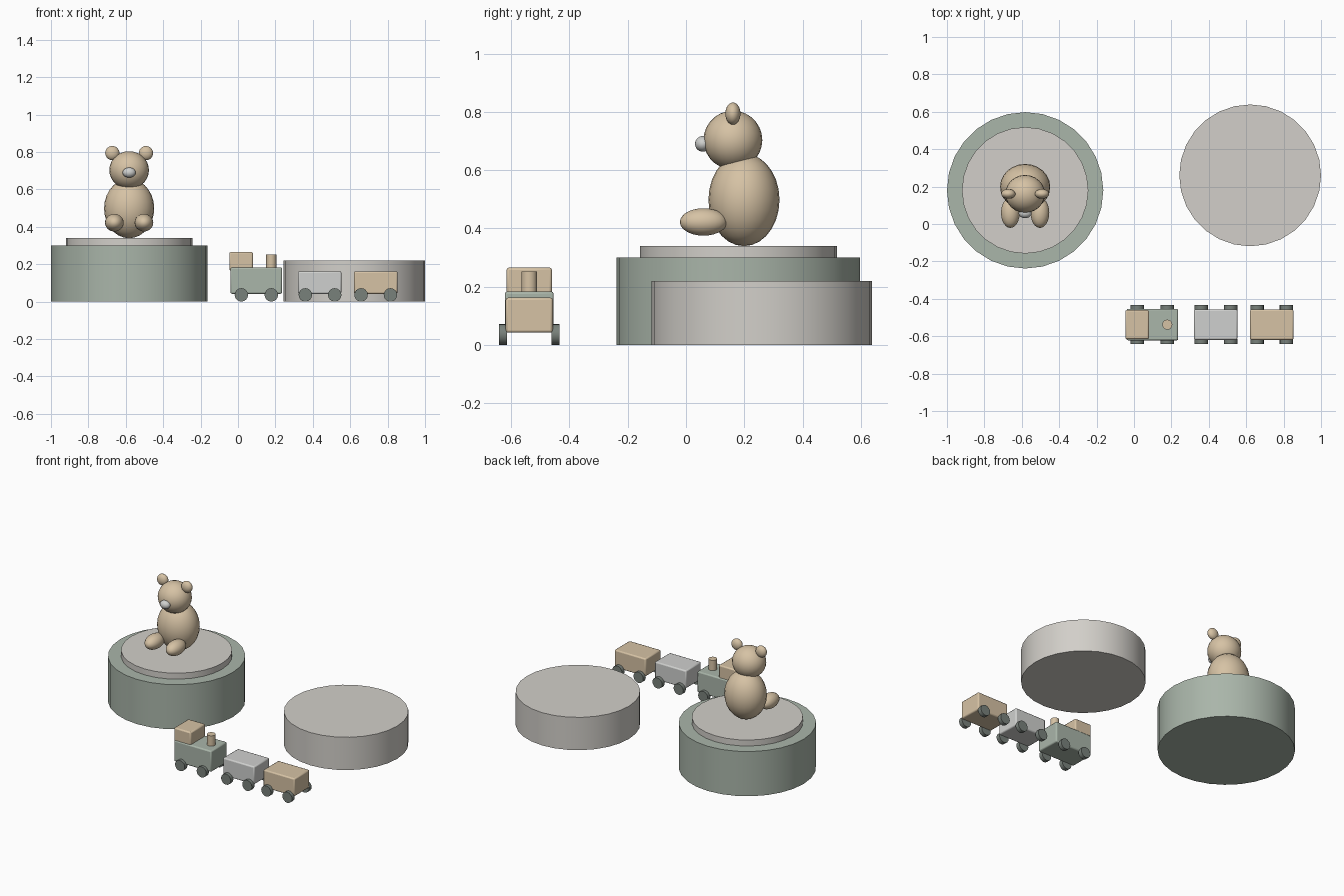
import bpy, math

if "Cube" in bpy.data.objects:
    bpy.data.objects.remove(bpy.data.objects["Cube"])


def material(name, r, g, b):
    lin = [(c / 255) ** 2.2 for c in (r, g, b)] + [1]
    m = bpy.data.materials.new(name)
    m.use_nodes = True
    m.diffuse_color = lin
    m.node_tree.nodes["Principled BSDF"].inputs["Base Color"].default_value = lin
    return m


TAN = material("tan", 213, 193, 163)
SAGE = material("sage green", 168, 180, 168)
STONE = material("warm grey", 209, 206, 200)
SILVER = material("light grey", 206, 207, 205)
DARK = material("dark grey green", 120, 128, 122)


def finish(name, mat, angle=35):
    o = bpy.context.object
    o.name = name
    o.data.materials.append(mat)
    bpy.ops.object.shade_smooth_by_angle(angle=math.radians(angle))
    return o


def disc(name, mat, x, y, z0, z1, r, sides=28):
    bpy.ops.mesh.primitive_cylinder_add(vertices=sides, radius=r, depth=z1 - z0,
                                        location=(x, y, (z0 + z1) / 2))
    return finish(name, mat)


def ball(name, mat, loc, radii):
    bpy.ops.mesh.primitive_uv_sphere_add(segments=24, ring_count=14, radius=1, location=loc)
    bpy.context.object.scale = radii
    bpy.ops.object.transform_apply(location=False, rotation=False, scale=True)
    return finish(name, mat, 60)


def block(name, mat, x0, x1, half_y, z0, z1):
    bpy.ops.mesh.primitive_cube_add(size=1, location=((x0 + x1) / 2, TRAIN_Y, (z0 + z1) / 2))
    o = bpy.context.object
    o.scale = (x1 - x0, half_y * 2, z1 - z0)
    bpy.ops.object.transform_apply(location=False, rotation=False, scale=True)
    bev = o.modifiers.new("soft edges", "BEVEL")
    bev.width = 0.008
    bev.segments = 2
    return finish(name, mat)


# Round platforms
BX, BY = -0.582, 0.18
disc("tall_platform", SAGE, BX, BY, 0, 0.30, 0.418)
disc("platform_top", STONE, BX, BY, 0.30, 0.34, 0.338)
disc("low_platform", STONE, 0.621, 0.26, 0, 0.22, 0.379)

# Seated bear
ball("bear_body", TAN, (BX, 0.199, 0.498), (0.134, 0.122, 0.159))
ball("bear_head", TAN, (BX, 0.161, 0.703), (0.106, 0.101, 0.101))
ball("bear_snout", SILVER, (BX, 0.058, 0.69), (0.035, 0.027, 0.027))
for side, s in (("left", 1), ("right", -1)):
    ball(f"bear_{side}_ear", TAN, (BX + s * 0.09, 0.161, 0.794), (0.038, 0.026, 0.038))
    ball(f"bear_{side}_leg", TAN, (BX + s * 0.079, 0.06, 0.422), (0.05, 0.081, 0.047))

# Toy train
TRAIN_Y = -0.538
block("engine_body", SAGE, -0.04, 0.236, 0.084, 0.042, 0.183)
block("engine_cab", TAN, -0.046, 0.08, 0.078, 0.165, 0.265)
disc("engine_chimney", TAN, 0.178, TRAIN_Y, 0.17, 0.252, 0.027, 16)
block("middle_wagon", SILVER, 0.32, 0.553, 0.081, 0.042, 0.162)
block("rear_wagon", TAN, 0.62, 0.853, 0.081, 0.042, 0.162)

# Wheels, a pair on each side of every wagon
for wagon, xs in (("engine", (0.018, 0.178)), ("middle", (0.36, 0.517)), ("rear", (0.658, 0.815))):
    for end, x in zip(("back", "front"), xs):
        for side, s in (("left", 1), ("right", -1)):
            bpy.ops.mesh.primitive_cylinder_add(
                vertices=16, radius=0.036, depth=0.028,
                location=(x, TRAIN_Y + s * 0.09, 0.036), rotation=(math.pi / 2, 0, 0))
            finish(f"{wagon}_{end}_{side}_wheel", DARK)
